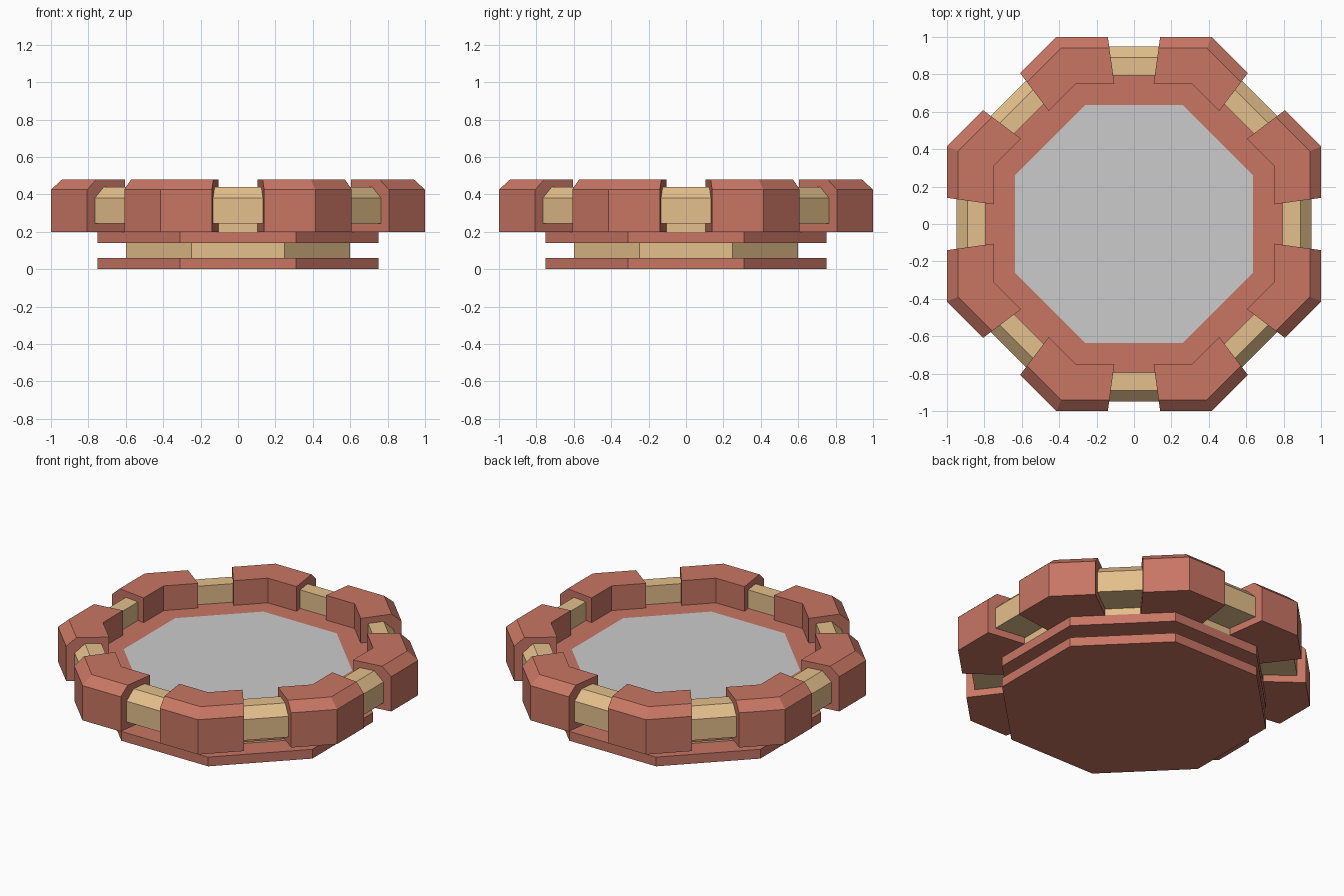
import bpy, bmesh, math

if "Cube" in bpy.data.objects:
    bpy.data.objects.remove(bpy.data.objects["Cube"])

T = math.tan(math.pi / 8)   # half side of an octagon per unit of apothem


def material(name, rgb):
    m = bpy.data.materials.new(name)
    m.diffuse_color = (*rgb, 1)
    m.use_nodes = True
    m.node_tree.nodes["Principled BSDF"].inputs["Base Color"].default_value = m.diffuse_color
    return m


RED = material("terracotta", (0.58, 0.182, 0.127))
SAND = material("sandstone", (0.77, 0.525, 0.26))


def finish(bm, name, mat=None, flip=True):
    if flip:
        bmesh.ops.recalc_face_normals(bm, faces=bm.faces)
    me = bpy.data.meshes.new(name)
    bm.to_mesh(me)
    bm.free()
    if mat:
        me.materials.append(mat)
    ob = bpy.data.objects.new(name, me)
    bpy.context.collection.objects.link(ob)
    return ob


def loft(name, mat, sections):
    """Join matching cross-sections into a capped solid."""
    bm = bmesh.new()
    rows = [[bm.verts.new(p) for p in s] for s in sections]
    n = len(rows[0])
    for a, b in zip(rows, rows[1:]):
        for i in range(n):
            j = (i + 1) % n
            bm.faces.new((a[i], a[j], b[j], b[i]))
    bm.faces.new(rows[0])
    bm.faces.new(rows[-1])
    return finish(bm, name, mat)


def section(profile, side, offset):
    """Place an (apothem, z) profile on one octagon side, at a sideways offset."""
    ang = side * math.pi / 4
    c, s = math.cos(ang), math.sin(ang)
    return [(a * c - offset(a) * s, a * s + offset(a) * c, z) for a, z in profile]


def octagon(bm, apothem, z):
    r = apothem / math.cos(math.pi / 8)
    return [bm.verts.new((r * math.cos((k + .5) * math.pi / 4),
                          r * math.sin((k + .5) * math.pi / 4), z)) for k in range(8)]


def slab(name, mat, apothem, z0, z1):
    bm = bmesh.new()
    lo, hi = octagon(bm, apothem, z0), octagon(bm, apothem, z1)
    bm.faces.new(lo)
    bm.faces.new(hi)
    for i in range(8):
        j = (i + 1) % 8
        bm.faces.new((lo[i], lo[j], hi[j], hi[i]))
    return finish(bm, name, mat)


# stacked octagonal base
slab("base_plate", RED, 0.75, 0, 0.06)
slab("base_neck", SAND, 0.60, 0.06, 0.14)
slab("top_plate", RED, 0.75, 0.14, 0.20)
slab("rim_drum", SAND, 0.745, 0.20, 0.25)

# raised floor: red border with a flush grey panel
FLOOR = 0.32
bm = bmesh.new()
outer, inner = octagon(bm, 0.80, FLOOR), octagon(bm, 0.635, FLOOR)
for i in range(8):
    j = (i + 1) % 8
    bm.faces.new((outer[i], outer[j], inner[j], inner[i]))
finish(bm, "floor_border", RED, flip=False)

bm = bmesh.new()
bm.faces.new(octagon(bm, 0.635, FLOOR))
finish(bm, "floor_panel", flip=False)

# rim: bent corner blocks joined by smaller links
block = [(0.75, 0.20), (1.0, 0.20), (1.0, 0.425), (0.94, 0.48), (0.75, 0.48)]
link = [(0.745, 0.245), (0.95, 0.245), (0.95, 0.38), (0.89, 0.44),
        (0.795, 0.44), (0.795, 0.31), (0.745, 0.30)]
gap = lambda a: 0.14 * a
for k in range(8):
    loft(f"corner_block_{k + 1}", RED, [
        section(block, k, gap),
        section(block, k, lambda a: a * T),
        section(block, k + 1, lambda a: -gap(a))])
    loft(f"rim_link_{k + 1}", SAND, [
        section(link, k, lambda a: -gap(a) - 0.01),
        section(link, k, lambda a: gap(a) + 0.01)])
